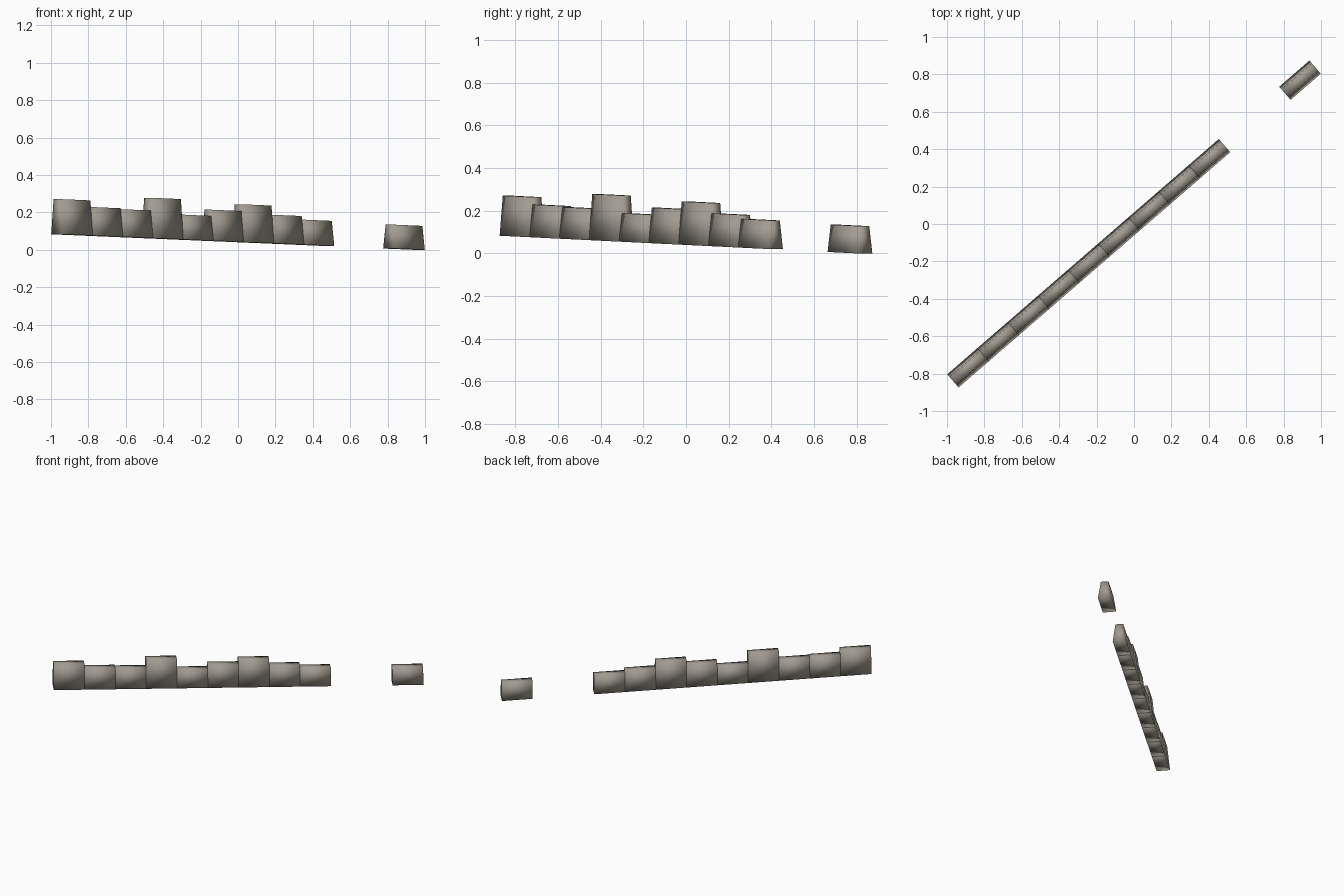
import bpy
import bmesh
import math
from mathutils import Matrix

default = bpy.data.objects.get("Cube")
if default:
    bpy.data.objects.remove(default, do_unlink=True)

# Weathered stone colour
stone = bpy.data.materials.new("weathered_stone")
stone.use_nodes = True
color = (0.36, 0.33, 0.285, 1)
stone.diffuse_color = color
stone.node_tree.nodes["Principled BSDF"].inputs["Base Color"].default_value = color

# The ruined wall runs diagonally and slopes gently down along its length
PITCH = 0.2135
SLOTS = 12
BOTTOM_WIDTH = 0.093
TOP_WIDTH = 0.054
DROP = 0.083
HEADING = Matrix.Rotation(math.radians(40.9), 4, "Z")
LENGTH = PITCH * SLOTS


def ground(s):
    """Height of the wall base at distance s from the wall's middle."""
    return DROP * (0.5 - s / LENGTH)


def wall_block(slot, height):
    """One smooth block, narrower at the top, sheared to follow the slope."""
    bm = bmesh.new()
    bmesh.ops.create_cube(bm, size=1)
    middle = (slot + 0.5) * PITCH - LENGTH / 2
    for v in bm.verts:
        upper = v.co.z > 0
        s = middle + v.co.x * PITCH
        v.co.x = s
        v.co.y *= TOP_WIDTH if upper else BOTTOM_WIDTH
        v.co.z = ground(s) + (height if upper else 0)
    bm.transform(HEADING)
    for f in bm.faces:
        f.smooth = True
    name = f"wall_block_{slot + 1}"
    mesh = bpy.data.meshes.new(name)
    bm.to_mesh(mesh)
    bm.free()
    mesh.materials.append(stone)
    obj = bpy.data.objects.new(name, mesh)
    bpy.context.collection.objects.link(obj)


# Broken skyline; None marks the collapsed gap before the last block
heights = [0.188, 0.153, 0.148, 0.216, 0.133, 0.166,
           0.202, 0.153, 0.134, None, None, 0.128]
for slot, height in enumerate(heights):
    if height is not None:
        wall_block(slot, height)
